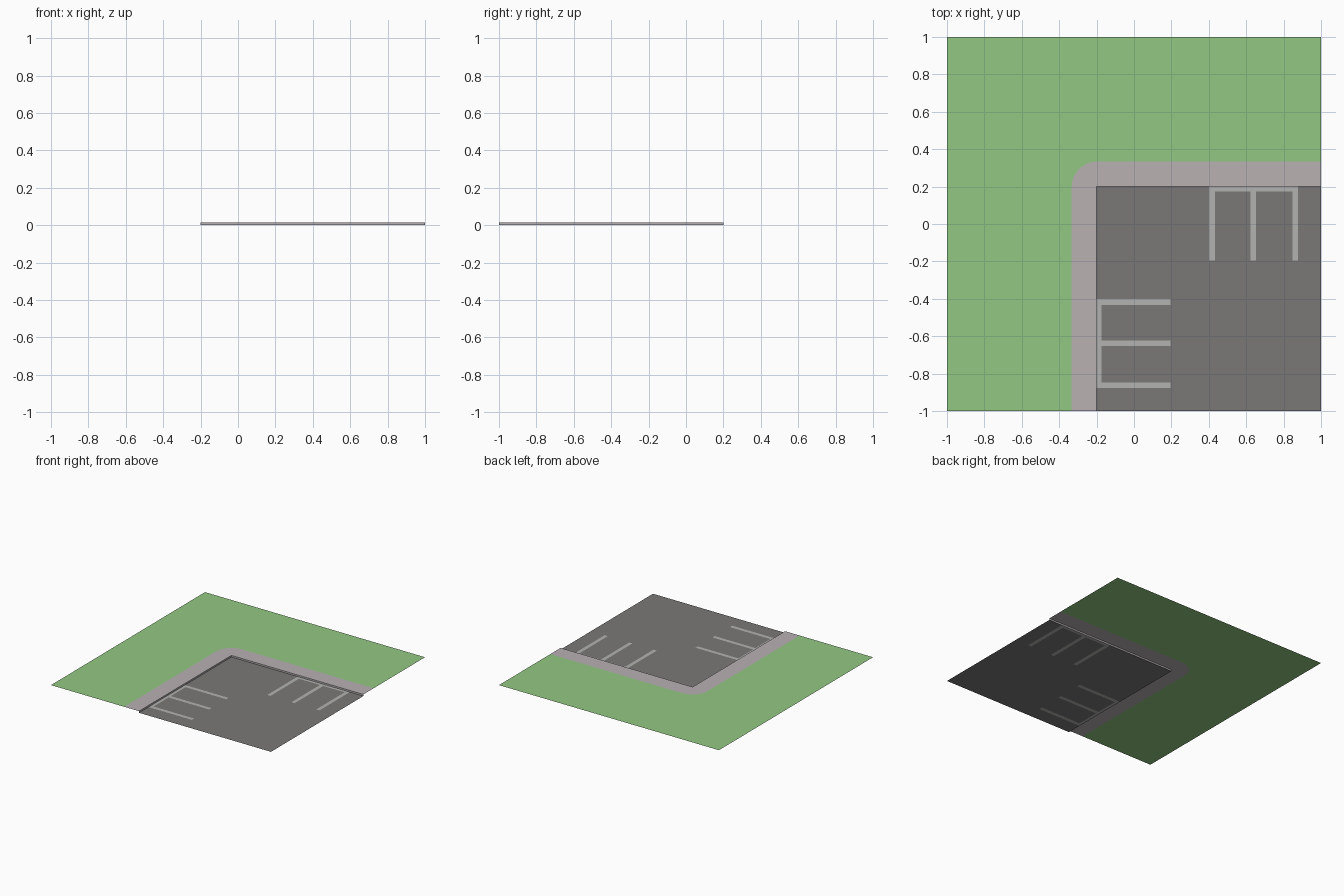
import bpy, bmesh, math

if "Cube" in bpy.data.objects:
    bpy.data.objects.remove(bpy.data.objects["Cube"])

H = 0.2 / 15          # kerb height
K = 0.2               # road corner sits at (-K, K)
W = 2 / 15            # pavement width
G = 0.8               # reach of the grass beyond the road corner


def material(name, rgb):
    m = bpy.data.materials.new(name)
    m.diffuse_color = (*rgb, 1)
    m.use_nodes = True
    m.node_tree.nodes["Principled BSDF"].inputs["Base Color"].default_value = m.diffuse_color
    return m


def make_object(name, quads, mat):
    bm = bmesh.new()
    for quad in quads:
        pts = []
        for p in quad:
            if p not in pts:      # collapses the corner fan to triangles
                pts.append(p)
        if len(pts) > 2:
            bm.faces.new([bm.verts.new(p) for p in pts])
    bmesh.ops.remove_doubles(bm, verts=bm.verts, dist=1e-5)
    mesh = bpy.data.meshes.new(name)
    bm.to_mesh(mesh)
    bm.free()
    mesh.materials.append(mat)
    obj = bpy.data.objects.new(name, mesh)
    bpy.context.collection.objects.link(obj)
    return obj


def bridge(a, b):
    return [(a[i], a[i + 1], b[i + 1], b[i]) for i in range(len(a) - 1)]


def corner_path(reach, z):
    """Line up the left side, around the corner, then along the back."""
    pts = [(-K - reach(1, 0), -1, z)]
    for i in range(9):
        t = math.pi - i * math.pi / 16
        c, s = math.cos(t), math.sin(t)
        r = reach(c, s)
        pts.append((-K + r * c, K + r * s, z))
    pts.append((1, K + reach(0, 1), z))
    return pts


grass_mat = material("grass_green", (0.29, 0.58, 0.23))
pave_mat = material("pavement_grey", (0.48, 0.44, 0.45))
road_mat = material("asphalt_grey", (0.195, 0.19, 0.185))
line_mat = material("line_grey", (0.45, 0.45, 0.44))

# Kerb, pavement and grass follow the same corner
foot = corner_path(lambda c, s: 0, 0)
inner = corner_path(lambda c, s: 0, H)
outer = corner_path(lambda c, s: W, H)
edge = corner_path(lambda c, s: G / max(abs(c), abs(s)), H)
make_object("kerb_face", bridge(foot, inner), pave_mat)
make_object("pavement", bridge(inner, outer), pave_mat)
make_object("grass", bridge(outer, edge), grass_mat)

# Parking lines: a back bar with three prongs, mirrored across the diagonal
rects = [(0.402, 0.174, 0.877, K)]
rects += [(x, -0.195, x + 0.03, K) for x in (0.402, 0.623, 0.847)]
rects += [(-y1, -x1, -y0, -x0) for x0, y0, x1, y1 in rects]

# Road and lines share one flat plane, split along the line edges
xs = sorted({-K, 1} | {r[i] for r in rects for i in (0, 2)})
ys = sorted({-1, K} | {r[i] for r in rects for i in (1, 3)})
road, lines = [], []
for x0, x1 in zip(xs, xs[1:]):
    for y0, y1 in zip(ys, ys[1:]):
        mx, my = (x0 + x1) / 2, (y0 + y1) / 2
        marked = any(r[0] < mx < r[2] and r[1] < my < r[3] for r in rects)
        (lines if marked else road).append(
            ((x0, y0, 0), (x1, y0, 0), (x1, y1, 0), (x0, y1, 0)))
make_object("road", road, road_mat)
make_object("parking_lines", lines, line_mat)
